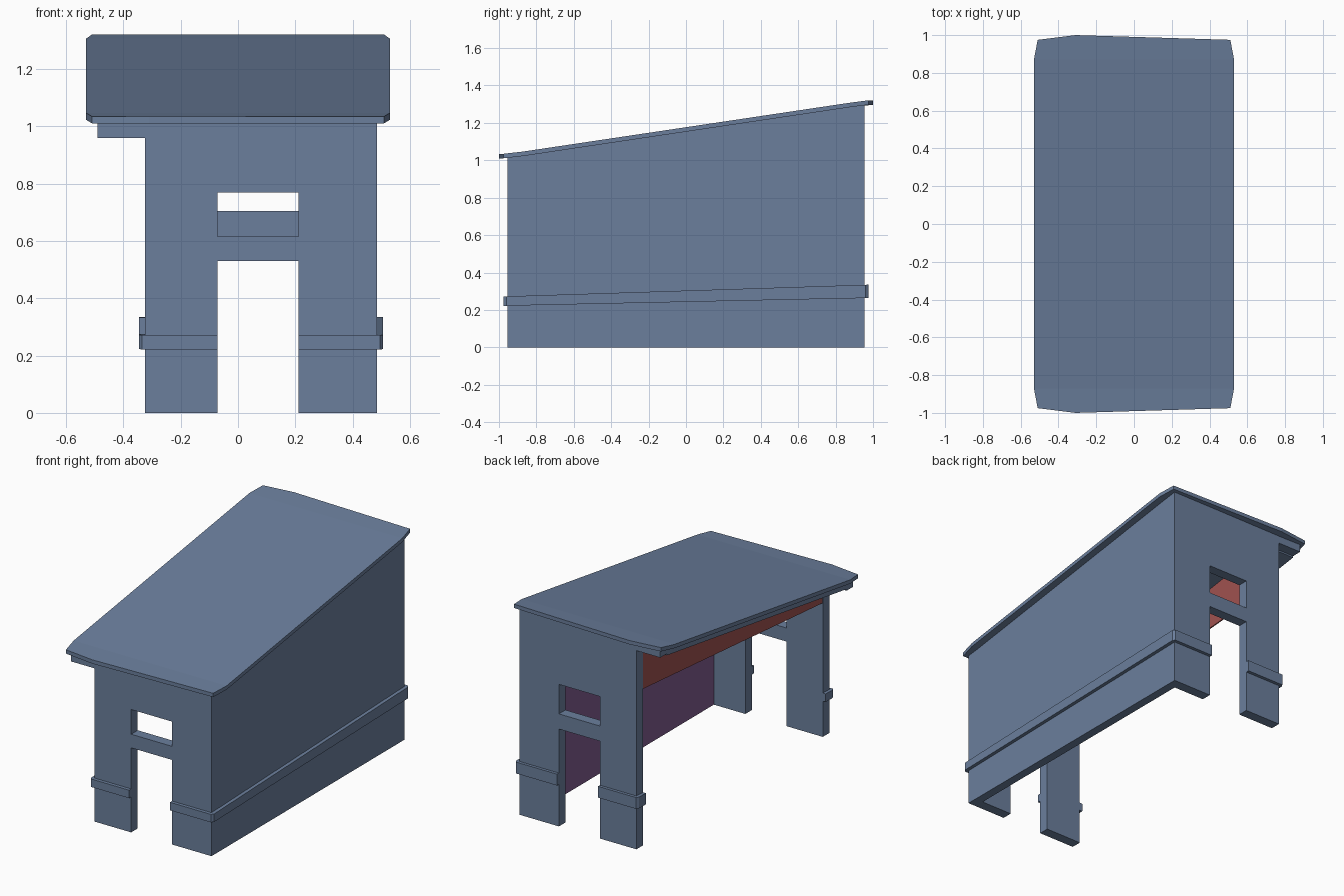
import bpy
import bmesh

cube = bpy.data.objects.get("Cube")
if cube:
    bpy.data.objects.remove(cube, do_unlink=True)


def material(name, rgb):
    mat = bpy.data.materials.new(name)
    mat.use_nodes = True
    color = (*rgb, 1)
    mat.diffuse_color = color
    mat.node_tree.nodes["Principled BSDF"].inputs["Base Color"].default_value = color
    return mat


slate = material("slate blue", (0.147, 0.212, 0.335))
purple = material("dusty purple", (0.22, 0.11, 0.28))
red = material("brick red", (0.35, 0.083, 0.078))


def finish(name, bm, *mats):
    bmesh.ops.recalc_face_normals(bm, faces=bm.faces)
    mesh = bpy.data.meshes.new(name)
    bm.to_mesh(mesh)
    bm.free()
    for mat in mats:
        mesh.materials.append(mat)
    obj = bpy.data.objects.new(name, mesh)
    bpy.context.collection.objects.link(obj)
    return obj


def line(front, back, reach):
    """Height that runs straight from the front end to the back end."""
    return lambda y: front + (back - front) * (y + reach) / (2 * reach)


def roof_top(y):
    """Lean-to slope that levels out at both eaves."""
    if abs(y) <= 0.87:
        return line(1.047, 1.307, 0.87)(y)
    ease = min((abs(y) - 0.87) / 0.105, 1)
    return 1.047 - 0.012 * ease if y < 0 else 1.307 + 0.014 * ease


def below_roof(drop):
    return lambda y: roof_top(y) - drop


def prism(name, outline, low, high, *mats, caps=None):
    """Upright prism over an outline; its ends follow height rules along y."""
    bm = bmesh.new()
    rings = [[bm.verts.new((x, y, h(y))) for x, y in outline] for h in (low, high)]
    n = len(outline)
    for ring in rings:
        for cap in caps or [range(n)]:
            bm.faces.new([ring[i] for i in cap])
    for i in range(n):
        j = (i + 1) % n
        bm.faces.new((rings[0][i], rings[0][j], rings[1][j], rings[1][i]))
    return finish(name, bm, *mats)


def strip(x0, x1, y=0.89):
    return [(x0, -y), (x1, -y), (x1, y), (x0, y)]


# Roof slab with clipped corners: two end caps and a sloping middle
front_eave = [(-0.53, -0.87), (-0.51, -0.975), (-0.31, -1.0), (0.51, -0.975), (0.53, -0.87)]
back_eave = [(x, -y) for x, y in reversed(front_eave)]
prism("roof", front_eave + back_eave, below_roof(0.024), roof_top, slate,
      caps=[range(5), range(5, 10), (0, 4, 5, 9)])


# End walls with a doorway, a window above it and an eave bracket
def end_wall(name, y, door, sill, head, bracket, top):
    xs = [-0.49, -0.325, -0.072, 0.212, 0.485]
    zs = [0, door, sill, head, bracket, top]
    bm = bmesh.new()
    grid = [[bm.verts.new((x, y, z)) for x in xs] for z in zs]
    for r in range(5):
        for c in range(4):
            if (c == 0 and r < 4) or (c == 2 and r in (0, 2)):
                continue
            bm.faces.new((grid[r][c], grid[r][c + 1], grid[r + 1][c + 1], grid[r + 1][c]))
    for v in [v for v in bm.verts if not v.link_faces]:
        bm.verts.remove(v)
    obj = finish(name, bm, slate)
    mod = obj.modifiers.new("thickness", "SOLIDIFY")
    mod.thickness = 0.065
    mod.offset = 0


end_wall("front_wall", -0.9225, 0.53, 0.615, 0.77, 0.96, 1.02)
end_wall("back_wall", 0.9225, 0.61, 0.705, 0.89, 1.245, 1.294)

# Closed side wall, coloured on its inner face
side = prism("side_wall", strip(0.43, 0.485), lambda y: 0, below_roof(0.02), slate, purple)
for poly in side.data.polygons:
    if poly.normal.x < -0.9:
        poly.material_index = 1

# Open side: eave soffit and hanging panel
prism("eave_soffit", strip(-0.49, -0.325), below_roof(0.075), below_roof(0.02), slate)
prism("hanging_panel", strip(-0.324, -0.316), line(0.838, 0.98, 0.89), below_roof(0.02), red)

# Raised band around the walls, rising toward the back
band_low, band_high = line(0.222, 0.264, 0.975), line(0.272, 0.335, 0.975)
post_band = [(-0.072, -0.955), (-0.072, -0.975), (-0.335, -0.975), (-0.345, -0.96),
             (-0.345, -0.89), (-0.325, -0.89), (-0.325, -0.955)]
prism("front_post_band", post_band, band_low, band_high, slate)
prism("back_post_band", [(x, -y) for x, y in post_band], band_low, band_high, slate)
outer = [(0.212, -0.975), (0.495, -0.975), (0.507, -0.96)]
inner = [(0.485, -0.955), (0.212, -0.955)]
prism("side_band",
      outer + [(x, -y) for x, y in reversed(outer)]
      + [(x, -y) for x, y in reversed(inner)] + inner,
      band_low, band_high, slate)
